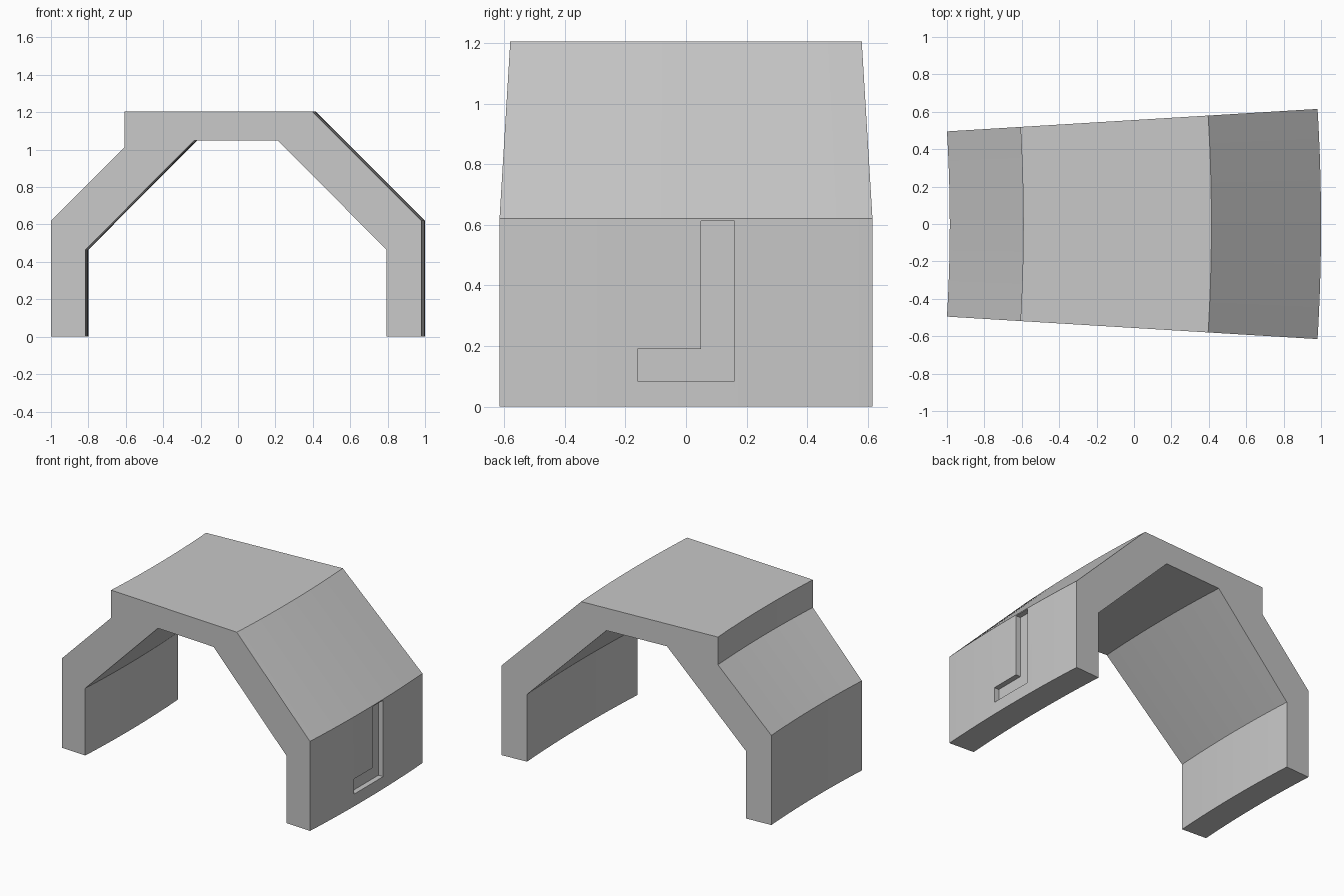
import bpy, bmesh, math

if "Cube" in bpy.data.objects:
    bpy.data.objects.remove(bpy.data.objects["Cube"])

AXIS_X = -9.17                 # vertical axis the arch is swept around
HALF_ANGLE = math.atan(0.0606)
STEPS = 16

grey = bpy.data.materials.new("plain grey")
grey.diffuse_color = (0.58, 0.58, 0.58, 1)
grey.use_nodes = True
grey.node_tree.nodes["Principled BSDF"].inputs["Base Color"].default_value = grey.diffuse_color


def make_object(name, bm):
    bmesh.ops.recalc_face_normals(bm, faces=bm.faces[:])
    mesh = bpy.data.meshes.new(name)
    bm.to_mesh(mesh)
    bm.free()
    mesh.materials.append(grey)
    obj = bpy.data.objects.new(name, mesh)
    bpy.context.collection.objects.link(obj)
    return obj


# Arch segment: stepped cross-section (x, z) swept through a shallow arc
profile = [(-0.985, 0), (-0.985, 0.62), (-0.592, 1.013), (-0.592, 1.205),
           (0.414, 1.205), (1.0, 0.62), (1.0, 0), (0.813, 0),
           (0.813, 0.465), (0.228, 1.05), (-0.217, 1.05), (-0.80, 0.465),
           (-0.80, 0)]
bm = bmesh.new()
rings = []
for i in range(STEPS + 1):
    a = HALF_ANGLE * (2 * i / STEPS - 1)
    rings.append([bm.verts.new((AXIS_X + (x - AXIS_X) * math.cos(a),
                                (x - AXIS_X) * math.sin(a), z))
                  for x, z in profile])
n = len(profile)
for r0, r1 in zip(rings, rings[1:]):
    for j in range(n):
        k = (j + 1) % n
        bm.faces.new((r0[j], r0[k], r1[k], r1[j]))
bm.faces.new(rings[0])
bm.faces.new(rings[-1])
arch = make_object("arch_segment", bm)

# L-shaped recess in the outer leg
outline = [(-0.16, 0.085), (0.16, 0.085), (0.16, 0.613), (0.05, 0.613),
           (0.05, 0.19), (-0.16, 0.19)]
bm = bmesh.new()
face = bm.faces.new([bm.verts.new((0.963, y, z)) for y, z in outline])
ext = bmesh.ops.extrude_face_region(bm, geom=[face])
for v in ext["geom"]:
    if isinstance(v, bmesh.types.BMVert):
        v.co.x = 1.1
cutter = make_object("recess_cutter", bm)
cutter.hide_render = True
cutter.hide_viewport = True

cut = arch.modifiers.new("recess", "BOOLEAN")
cut.operation = "DIFFERENCE"
cut.solver = "EXACT"
cut.object = cutter

# Bake the cut, then smooth the shallow arc while keeping edges sharp
bpy.context.view_layer.objects.active = arch
arch.select_set(True)
bpy.ops.object.modifier_apply(modifier=cut.name)
bpy.data.objects.remove(cutter)
bpy.ops.object.shade_smooth_by_angle(angle=math.radians(20))
